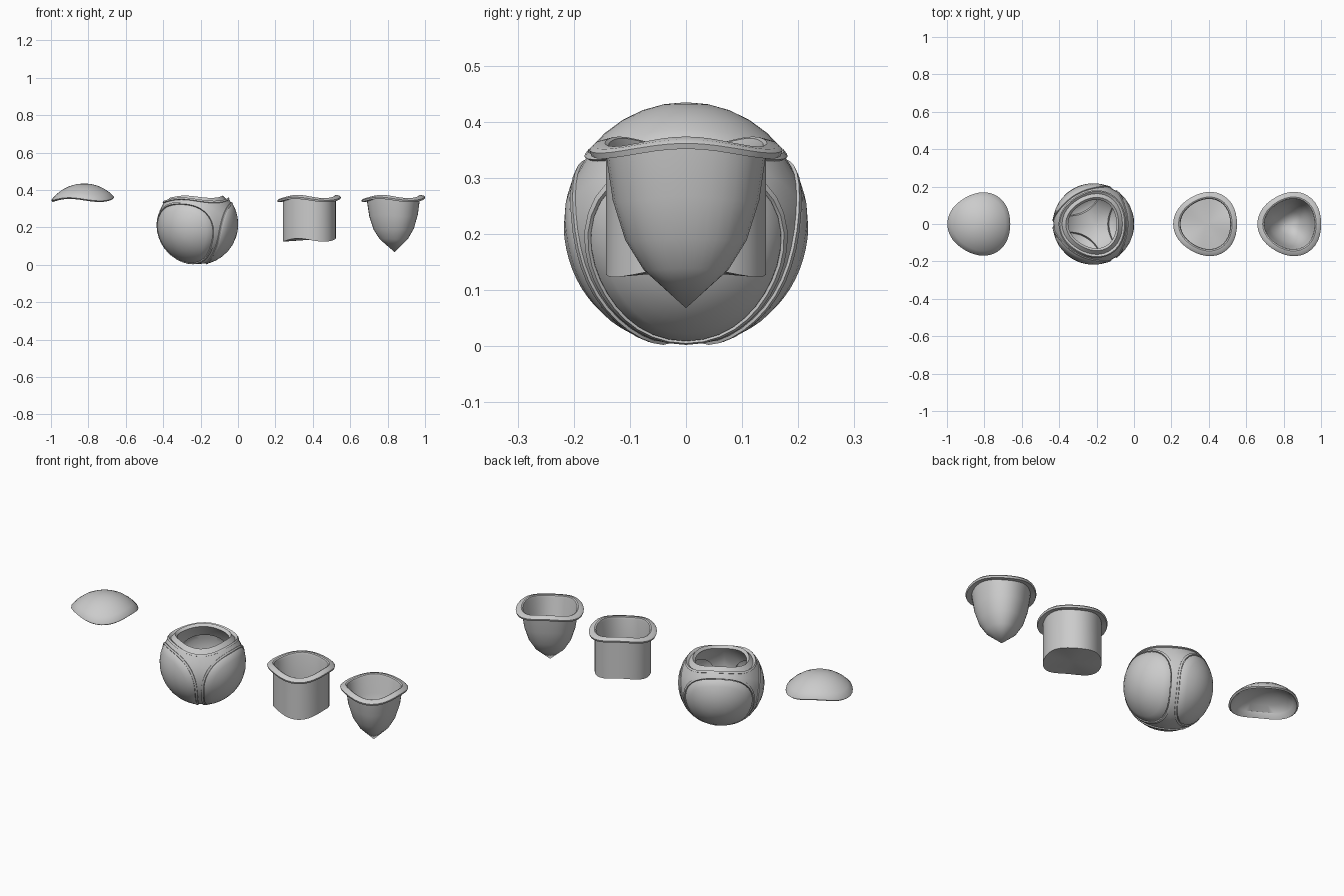
import bpy, bmesh
from math import sin, cos, tan, atan, radians, pi, acos
from mathutils import Vector, Matrix

if "Cube" in bpy.data.objects:
    bpy.data.objects.remove(bpy.data.objects["Cube"])

N = 36            # samples round each rounded triangle
CZ = 0.217        # height of the ball centre
R = 0.218         # outer ball radius


def edge(az):
    # polar angle of a rounded-triangle panel edge, flat sides at 0/120/240
    return radians(48.7 + 5.9 * (1 - cos(3 * az)) / 2)


def cell(az):
    # polar angle of the boundary between neighbouring tetrahedral cells
    a = (az + pi / 3) % (2 * pi / 3) - pi / 3
    return atan(2 ** 0.5 / cos(a))


def skin(bm, rings, matrix, closed=False):
    # bridge rings (lists of points, or one point for a pole)
    rows = [[bm.verts.new(matrix @ Vector(p)) for p in ring] for ring in rings]
    pairs = list(zip(rows, rows[1:]))
    if closed:
        pairs.append((rows[-1], rows[0]))
    for a, b in pairs:
        for i in range(N):
            j = (i + 1) % N
            if len(a) == 1:
                bm.faces.new((a[0], b[i], b[j]))
            elif len(b) == 1:
                bm.faces.new((a[i], b[0], a[j]))
            else:
                bm.faces.new((a[i], b[i], b[j], a[j]))


def finish(name, bm, location):
    bmesh.ops.remove_doubles(bm, verts=bm.verts, dist=0.0002)
    bmesh.ops.recalc_face_normals(bm, faces=bm.faces)
    mesh = bpy.data.meshes.new(name)
    bm.to_mesh(mesh)
    bm.free()
    obj = bpy.data.objects.new(name, mesh)
    obj.location = location
    bpy.context.collection.objects.link(obj)
    bpy.ops.object.select_all(action='DESELECT')
    obj.select_set(True)
    bpy.context.view_layer.objects.active = obj
    bpy.ops.object.shade_smooth_by_angle(angle=radians(35))


AZ = [2 * pi * i / N for i in range(N)]


def polar_ring(angle, radius):
    return [(radius * sin(angle(a)) * cos(a), radius * sin(angle(a)) * sin(a),
             radius * cos(angle(a))) for a in AZ]


def panel(name, location, matrix):
    # domed triangular panel with a hollow underside
    bm = bmesh.new()
    rings = [[(0, 0, R)]]
    for f in (0.2, 0.4, 0.6, 0.8, 0.97):
        rings.append(polar_ring(lambda a: edge(a) * f, R))
    rings.append(polar_ring(edge, R - 0.003))
    rings.append(polar_ring(edge, R - 0.013))
    rings.append(polar_ring(lambda a: edge(a) * 0.84, R - 0.013))
    for f in (0.82, 0.6, 0.4, 0.2):
        rings.append(polar_ring(lambda a: edge(a) * f, R - 0.011))
    rings.append([(0, 0, R - 0.011)])
    skin(bm, rings, matrix)
    finish(name, bm, location)


# the four tetrahedral directions: top plus three below the equator
tilt = Matrix.Rotation(acos(-1 / 3), 4, 'Y') @ Matrix.Rotation(pi, 4, 'Z')
sides = [Matrix.Rotation(2 * pi * k / 3, 4, 'Z') @ tilt for k in range(3)]
top = Matrix.Identity(4)
ball = (-0.217, 0, CZ)

# ball frame with raised lips and recessed ledges round four openings
bm = bmesh.new()
for m in [top] + sides:
    lip = lambda a: edge(a) + radians(3.6)
    seat = lambda a: edge(a) + radians(0.7)
    hole = lambda a: edge(a) * 0.85
    skin(bm, [polar_ring(cell, 0.214), polar_ring(lip, 0.214),
              polar_ring(lip, 0.2195), polar_ring(seat, 0.2195),
              polar_ring(seat, 0.204), polar_ring(hole, 0.204),
              polar_ring(hole, 0.186), polar_ring(cell, 0.186)], m)
finish("ball_frame", bm, ball)

# three fitted panels and the loose lid
for k, m in enumerate(sides):
    panel(f"side_panel_{k + 1}", ball, m)
panel("loose_lid", (-0.823, 0, CZ), top)


def cup(name, x, profile):
    # profile entries: width factor, height, share of the rim's wave
    bm = bmesh.new()
    rings = []
    for f, z, w in profile:
        if f == 0:
            rings.append([(0, 0, z)])
            continue
        rings.append([(f * R * sin(edge(a)) * cos(a), f * R * sin(edge(a)) * sin(a),
                       z + w * (CZ + R * cos(edge(a)) - 0.351)) for a in AZ])
    skin(bm, rings, top)
    finish(name, bm, (x, 0, 0))


# shared flange, from inner wall over the rim to outer wall
flange = [(0.78, 0.350, 1), (0.80, 0.361, 1), (0.84, 0.364, 1), (0.96, 0.359, 1),
          (1.0, 0.352, 1), (0.98, 0.342, 1), (0.83, 0.345, 1)]

cup("flat_cup", 0.387,
    [(0, 0.143, 0), (0.79, 0.143, 1)] + flange + [(0.83, 0.131, 1), (0, 0.134, 0)])

cup("pointed_cup", 0.837,
    [(0, 0.082, 0), (0.39, 0.145, 0.2), (0.58, 0.195, 0.3), (0.71, 0.265, 0.6)]
    + flange + [(0.76, 0.262, 0.6), (0.63, 0.19, 0.3), (0.44, 0.137, 0.2), (0, 0.068, 0)])
